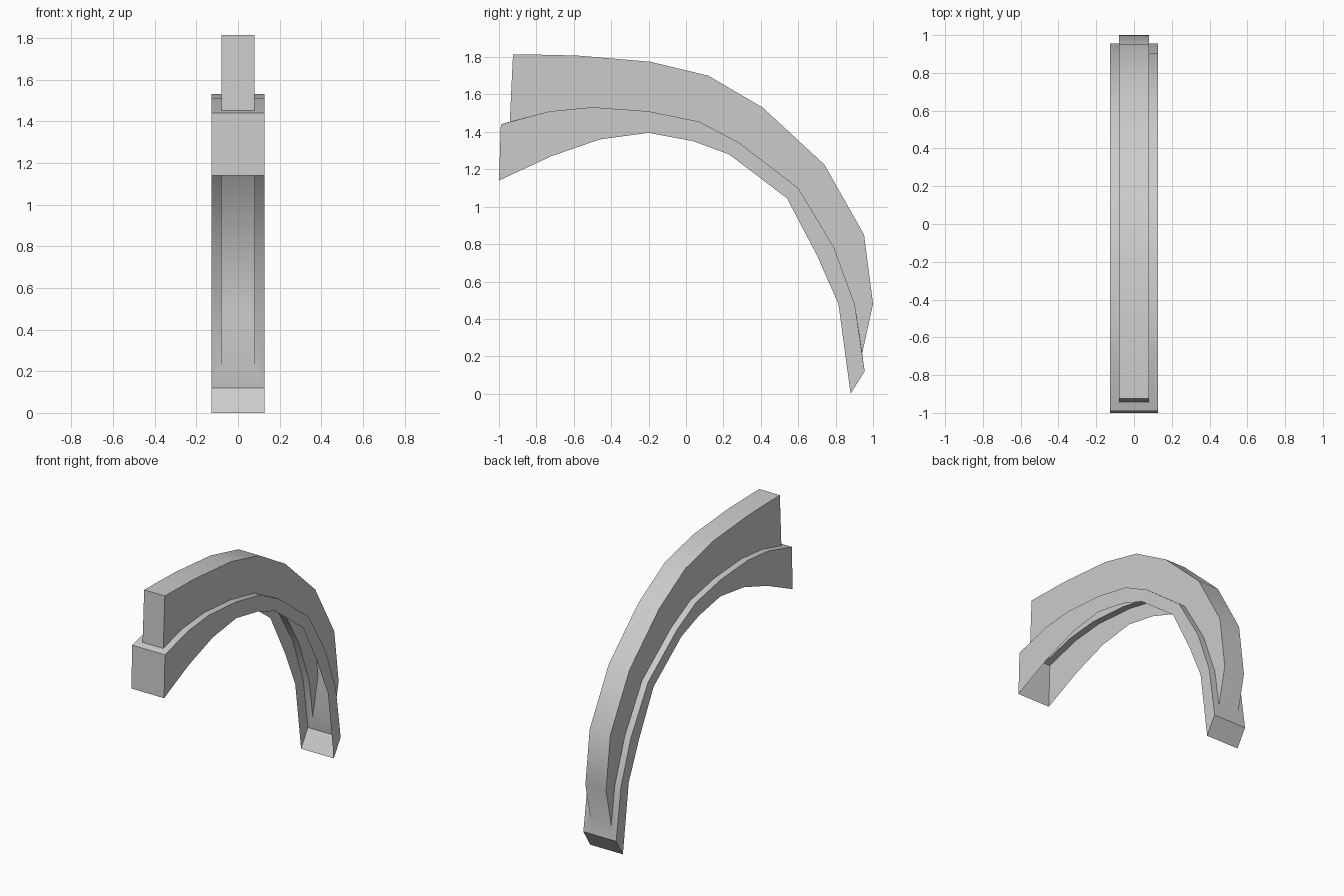
import bpy, bmesh, math

if "Cube" in bpy.data.objects:
    bpy.data.objects.remove(bpy.data.objects["Cube"])

HALF_WIDE, HALF_NARROW = 0.127, 0.08

# side profiles (y, z), matching stations from the front end to the foot
rim = [(-1, 1.14), (-.72, 1.27), (-.46, 1.36), (-.2, 1.395), (.04, 1.35),
       (.23, 1.28), (.54, 1.045), (.7, .74), (.815, .48), (.88, 0)]
ledge = [(-.99, 1.44), (-.73, 1.51), (-.5, 1.532), (-.2, 1.51), (.07, 1.455),
         (.28, 1.345), (.6, 1.10), (.79, .785), (.902, .48), (.955, .12)]
# the narrow ridge starts a little behind the front and dies out above the foot
ridge_base = [(-.942, 1.454)] + ledge[1:-1] + [(.942, .215)]
ridge_top = [(-.925, 1.815), (-.75, 1.812), (-.58, 1.808), (-.19, 1.775), (.12, 1.70),
             (.41, 1.53), (.74, 1.225), (.952, .85), (1, .48), (.942, .215)]

bm = bmesh.new()


def section(i):
    """Stepped open cross-section, left rim over the ridge to right rim."""
    left = [(HALF_WIDE, rim[i]), (HALF_WIDE, ledge[i]),
            (HALF_NARROW, ridge_base[i]), (HALF_NARROW, ridge_top[i])]
    pts = [(-x, p) for x, p in left] + left[::-1]
    return [bm.verts.new((x, y, z)) for x, (y, z) in pts]


rows = [section(i) for i in range(len(rim))]

# shell skin, open underneath
for a, b in zip(rows, rows[1:]):
    for j in range(7):
        bm.faces.new((a[j], a[j + 1], b[j + 1], b[j]))

# end caps: lower end face, ledge patch, ridge end face
for row, count in ((rows[0], 3), (rows[-1], 2)):
    for j in range(count):
        bm.faces.new((row[j], row[j + 1], row[6 - j], row[7 - j]))

bmesh.ops.remove_doubles(bm, verts=bm.verts, dist=0.0005)
bmesh.ops.recalc_face_normals(bm, faces=bm.faces)

mesh = bpy.data.meshes.new("arched_guard")
bm.to_mesh(mesh)
bm.free()
guard = bpy.data.objects.new("arched_guard", mesh)
bpy.context.collection.objects.link(guard)

# smooth along the arch, crisp steps
bpy.context.view_layer.objects.active = guard
guard.select_set(True)
bpy.ops.object.shade_smooth_by_angle(angle=math.radians(35))
